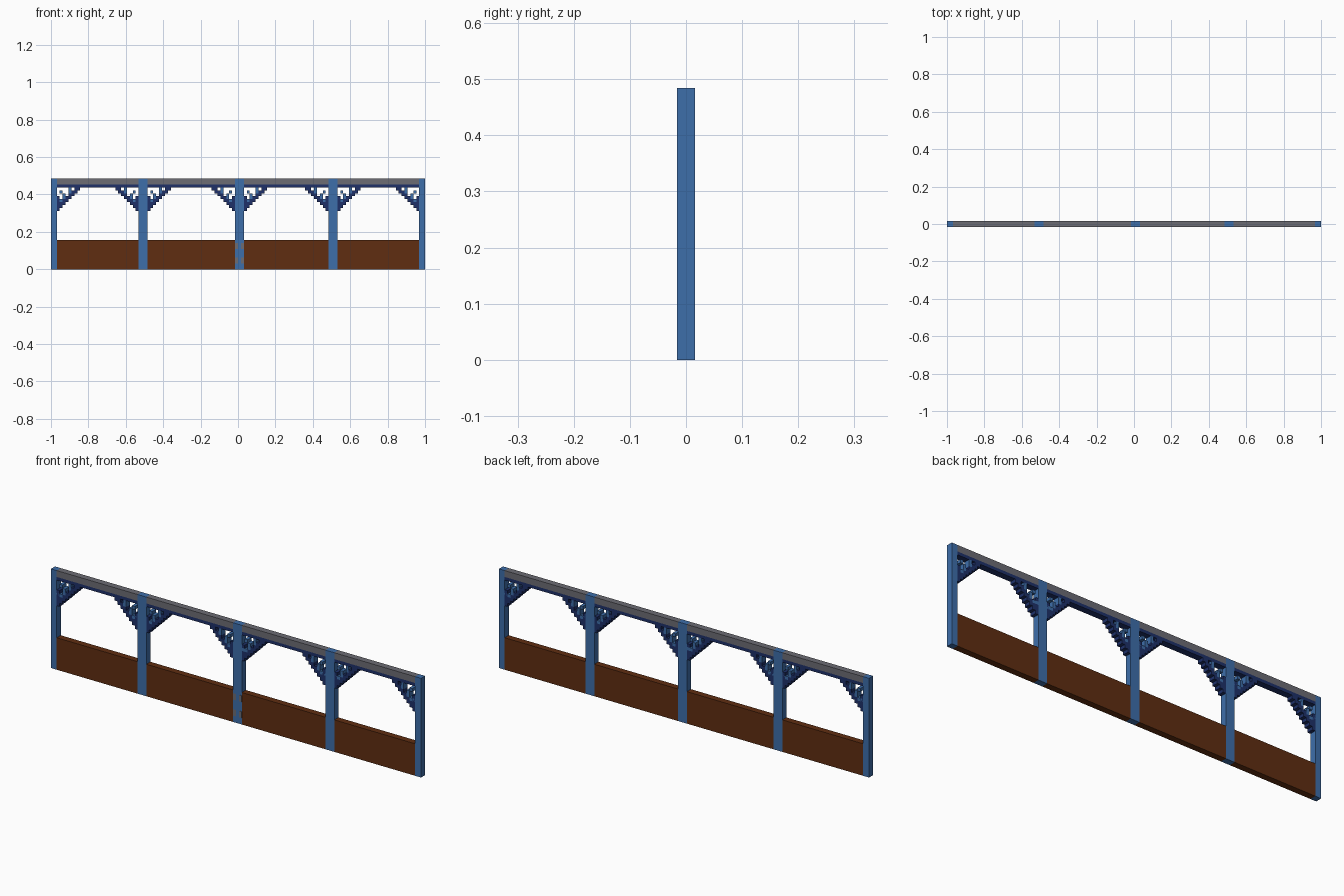
import bpy, bmesh

if "Cube" in bpy.data.objects:
    bpy.data.objects.remove(bpy.data.objects["Cube"], do_unlink=True)

U = 1 / 64        # one grid cell
TOP = 31          # overall height in cells
BEAM = 29         # underside of the beam
PANEL = 10        # top of the low panel


def material(name, rgb):
    m = bpy.data.materials.new(name)
    m.use_nodes = True
    m.diffuse_color = (*rgb, 1)
    m.node_tree.nodes["Principled BSDF"].inputs["Base Color"].default_value = (*rgb, 1)
    return m


BLUE = material("post blue", (0.048, 0.156, 0.402))
NAVY = material("trim navy", (0.013, 0.030, 0.141))
BROWN = material("panel brown", (0.117, 0.027, 0.0056))
GREY = material("beam grey", (0.150, 0.150, 0.174))


def boxes(name, mat, spans):
    """One object of boxes given in cells as (x0, x1, z0, z1[, y0, y1])."""
    bm = bmesh.new()
    for s in spans:
        x0, x1, z0, z1, y0, y1 = (*s, -1, 1)[:6]
        geom = bmesh.ops.create_cube(bm, size=1)
        for v in geom["verts"]:
            v.co = ((x1 if v.co.x > 0 else x0) * U,
                    (y1 if v.co.y > 0 else y0) * U,
                    (z1 if v.co.z > 0 else z0) * U)
    mesh = bpy.data.meshes.new(name)
    bm.to_mesh(mesh)
    bm.free()
    mesh.materials.append(mat)
    ob = bpy.data.objects.new(name, mesh)
    bpy.context.collection.objects.link(ob)
    return ob


# Posts, full height
posts = [(-64, -62), (-34, -31), (-1, 2), (31, 34), (62, 64)]
names = ["right_end_post", "right_middle_post", "centre_post",
         "left_middle_post", "left_end_post"]
for name, (a, b) in zip(names, posts):
    boxes(name, BLUE, [(a, b, 0, TOP)])


# Stepped corner brackets: start edge and direction away from the post
def bracket(name, edge, d):
    def cell(i, k, w=1, h=1):
        xa, xb = edge + d * i, edge + d * (i + w)
        return (min(xa, xb), max(xa, xb), BEAM - 1 - k - h, BEAM - 1 - k)
    stairs = [cell(i, 6 - i, 1, 2) for i in range(7)] + [cell(7, 0)]
    spokes = [cell(i, i) for i in (1, 2)] + [cell(1, 4)]
    boxes(name + "_steps", NAVY, stairs + [cell(0, 3, 1, 3)])
    boxes(name + "_fretwork", BLUE, spokes + [cell(4, 0, 1, 2), cell(0, 4), cell(2, 3)])


# Bays: panel, beam, trim strip and a pair of brackets
for n in range(4):
    a, b = posts[n][1], posts[n + 1][0]
    boxes(f"panel_{n + 1}", BROWN, [(a, b, 0, PANEL)])
    boxes(f"beam_{n + 1}", GREY, [(a, b, BEAM, TOP)])
    boxes(f"trim_strip_{n + 1}", NAVY, [(a, b, BEAM - 1, BEAM)])
    bracket(f"bracket_{n + 1}a", a, 1)
    bracket(f"bracket_{n + 1}b", b, -1)

# Small grey patches on the front of the centre post
boxes("centre_post_patches", GREY,
      [(-1, 0, 7, 9, -1.03, -0.9), (1, 2, 7, 9, -1.03, -0.9),
       (-1, 0, 2, 4, -1.03, -0.9), (1, 2, 2, 4, -1.03, -0.9)])
